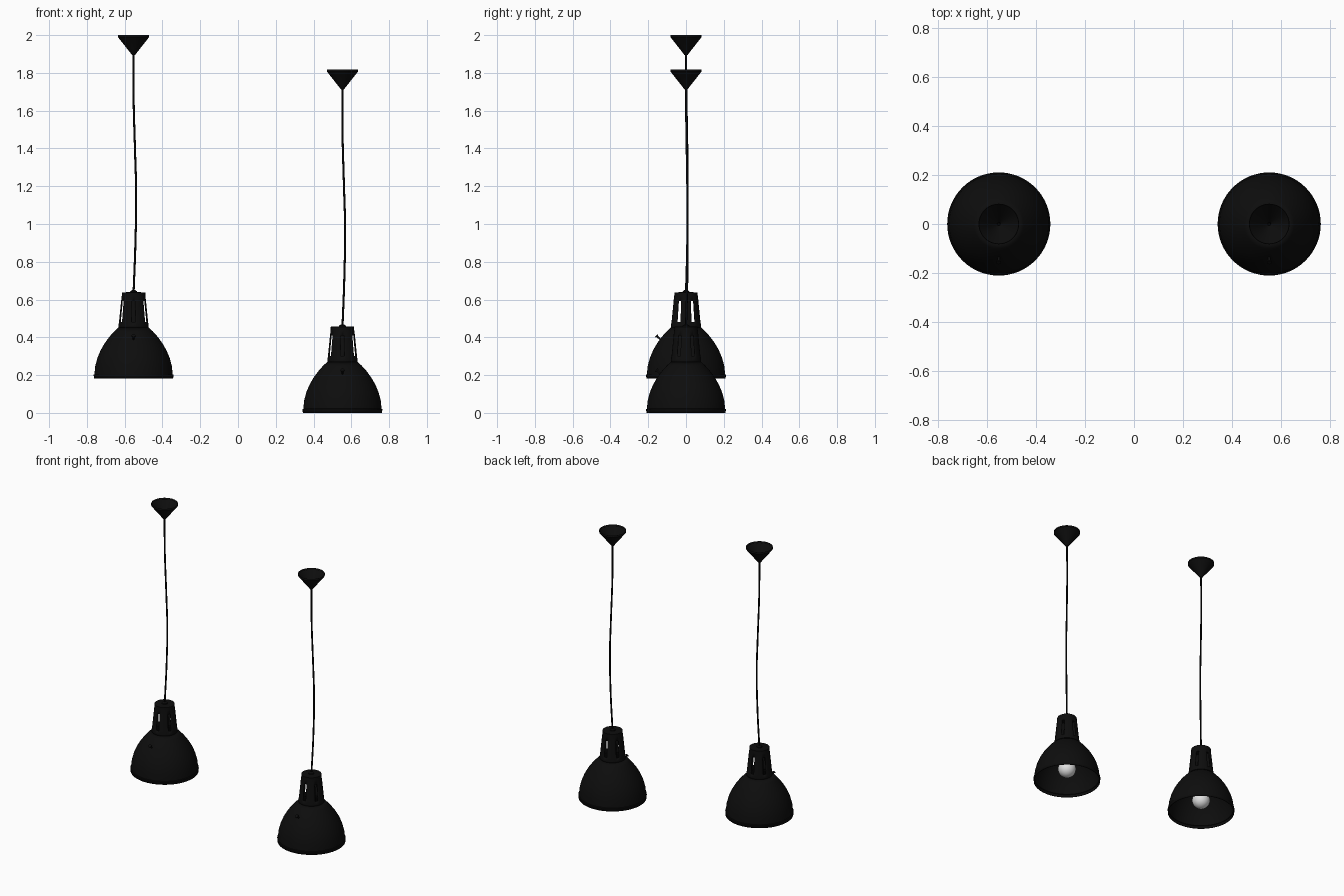
import bpy, bmesh, math
from mathutils import Vector

cube = bpy.data.objects.get("Cube")
if cube:
    bpy.data.objects.remove(cube, do_unlink=True)


def material(name, rgb, rough):
    m = bpy.data.materials.new(name)
    m.use_nodes = True
    m.diffuse_color = (*rgb, 1)
    b = m.node_tree.nodes["Principled BSDF"]
    b.inputs["Base Color"].default_value = (*rgb, 1)
    b.inputs["Roughness"].default_value = rough
    return m


BLACK = material("black_metal", (0.004, 0.004, 0.004), 0.6)
CORD = material("black_cord", (0.002, 0.002, 0.002), 0.8)
GLASS = material("frosted_white", (0.75, 0.75, 0.75), 0.4)


def finish(obj, mat, thickness=0):
    obj.data.materials.append(mat)
    bpy.ops.object.select_all(action='DESELECT')
    obj.select_set(True)
    bpy.context.view_layer.objects.active = obj
    if thickness:
        mod = obj.modifiers.new("wall", 'SOLIDIFY')
        mod.thickness = thickness
        mod.offset = -1
    bpy.ops.object.shade_smooth_by_angle(angle=math.radians(35))
    return obj


def lathe(name, profile, loc, mat, segments=48, thickness=0, skip=None):
    """Spin (radius, height) points, listed bottom to top, around z."""
    bm = bmesh.new()
    rings = []
    for r, z in profile:
        if r == 0:
            rings.append([bm.verts.new((0, 0, z))] * segments)
            continue
        ring = []
        for i in range(segments):
            a = math.tau * i / segments - math.pi / 2
            ring.append(bm.verts.new((r * math.cos(a), r * math.sin(a), z)))
        rings.append(ring)
    for k in range(len(rings) - 1):
        for i in range(segments):
            if skip and skip(k, i):
                continue
            j = (i + 1) % segments
            corners = (rings[k][i], rings[k][j], rings[k + 1][j], rings[k + 1][i])
            bm.faces.new(list(dict.fromkeys(corners)))
    mesh = bpy.data.meshes.new(name)
    bm.to_mesh(mesh)
    bm.free()
    obj = bpy.data.objects.new(name, mesh)
    bpy.context.collection.objects.link(obj)
    obj.location = loc
    return finish(obj, mat, thickness)


def cylinder(name, radius, depth, center, axis, mat):
    bpy.ops.mesh.primitive_cylinder_add(vertices=16, radius=radius, depth=depth, location=center)
    obj = bpy.context.object
    obj.name = name
    obj.rotation_euler = Vector(axis).to_track_quat('Z', 'Y').to_euler()
    return finish(obj, mat)


DOME = [(0.21, 0), (0.211, 0.02), (0.207, 0.022), (0.203, 0.065), (0.191, 0.11),
        (0.174, 0.15), (0.152, 0.188), (0.127, 0.222), (0.102, 0.25), (0.08, 0.27)]
NECK = [(0.08, 0.268), (0.08, 0.278), (0.077, 0.3), (0.066, 0.41), (0.062, 0.44),
        (0.062, 0.456), (0.03, 0.457), (0, 0.457)]
CANOPY = [(0.008, 1.712), (0.012, 1.718), (0.083, 1.808), (0.083, 1.818)]
GROMMET = [(0.018, 0.455), (0.017, 0.463), (0.008, 0.468), (0, 0.468)]
SOCKET = [(0, 0.14), (0.022, 0.14), (0.022, 0.25), (0.025, 0.25), (0.025, 0.36),
          (0.012, 0.39), (0.012, 0.457), (0, 0.457)]
BULB = [(0, 0.03)] + [(0.057 * math.sin(t * math.pi / 12), 0.087 - 0.057 * math.cos(t * math.pi / 12))
                      for t in range(1, 9)] + [(0.032, 0.132), (0.022, 0.15)]
CORD_PATH = [(0, 0, 1.72), (0, 0.002, 1.5), (0.008, 0.007, 1.2), (0.014, 0.009, 0.98),
             (0.010, 0.007, 0.72), (0, 0, 0.45)]


def lamp(side, x, z):
    loc = Vector((x, 0, z))
    lathe(side + "_shade_dome", DOME, loc, BLACK, 64, 0.005)
    # six vertical vent slots around the neck
    lathe(side + "_vented_neck", NECK, loc, BLACK, 48, 0.004,
          lambda k, i: k == 2 and i % 8 in (0, 7))
    lathe(side + "_cord_grommet", GROMMET, loc, BLACK, 24)
    lathe(side + "_bulb_socket", SOCKET, loc, BLACK, 24)
    lathe(side + "_bulb", BULB, loc, GLASS, 32)
    lathe(side + "_ceiling_canopy", CANOPY, loc, BLACK, 48, 0.003)

    # small thumb screw on the front of the dome
    out = Vector((0, -0.72, 0.69))
    foot = loc + Vector((0, -0.137, 0.208))
    cylinder(side + "_screw_stem", 0.005, 0.034, foot + out * 0.012, out, BLACK)
    cylinder(side + "_screw_head", 0.010, 0.006, foot + out * 0.026, out, BLACK)

    # gently bowed hanging cord
    curve = bpy.data.curves.new(side + "_hanging_cord", 'CURVE')
    curve.dimensions = '3D'
    curve.bevel_depth = 0.0055
    curve.bevel_resolution = 2
    curve.use_fill_caps = True
    spline = curve.splines.new('BEZIER')
    spline.bezier_points.add(len(CORD_PATH) - 1)
    for point, co in zip(spline.bezier_points, CORD_PATH):
        point.co = co
        point.handle_left_type = point.handle_right_type = 'AUTO'
    curve.materials.append(CORD)
    cord = bpy.data.objects.new(side + "_hanging_cord", curve)
    cord.location = loc
    bpy.context.collection.objects.link(cord)


lamp("right", -0.553, 0.182)
lamp("left", 0.553, 0)
